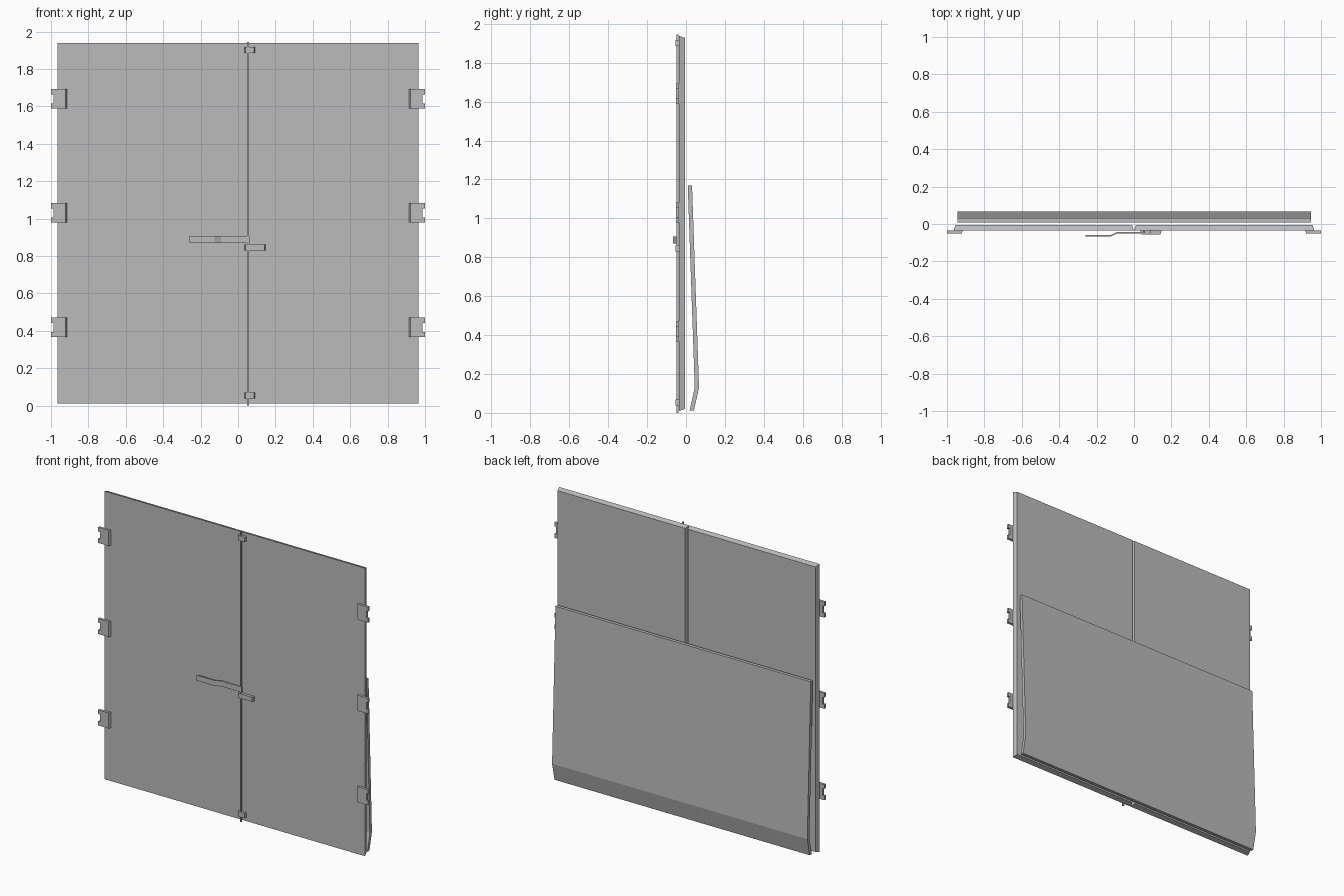
import bpy

if "Cube" in bpy.data.objects:
    bpy.data.objects.remove(bpy.data.objects["Cube"])

grey = bpy.data.materials.new("plain grey")
grey.diffuse_color = (0.5, 0.5, 0.5, 1)
grey.use_nodes = True
grey.node_tree.nodes["Principled BSDF"].inputs["Base Color"].default_value = grey.diffuse_color

FRONT = -0.036  # outer face of the doors


def make(name, verts, faces):
    me = bpy.data.meshes.new(name)
    me.from_pydata(verts, [], faces)
    me.materials.append(grey)
    ob = bpy.data.objects.new(name, me)
    bpy.context.collection.objects.link(ob)
    return ob


def prism(name, outline, a, b, place):
    """Extrude a counted outline from a to b; place(u, v, w) gives x, y, z."""
    n = len(outline)
    verts = [place(u, v, w) for w in (a, b) for u, v in outline]
    faces = [tuple(range(n)), tuple(range(2 * n - 1, n - 1, -1))]
    faces += [(i, i + n, (i + 1) % n + n, (i + 1) % n) for i in range(n)]
    ob = make(name, verts, faces)
    # consistent outward normals
    import bmesh
    bm = bmesh.new()
    bm.from_mesh(ob.data)
    bmesh.ops.recalc_face_normals(bm, faces=bm.faces)
    bm.to_mesh(ob.data)
    bm.free()
    return ob


def along_z(u, v, w):
    return (u, v, w)


def along_x(u, v, w):
    return (w, u, v)


def along_y(u, v, w):
    return (u, w, v)


# Door leaves: thin slabs with edges tapering toward the back
def door(name, x0, x1, z0=0.01, z1=1.938, t=0.01):
    ob = prism(name, [(x0, z0), (x1, z0), (x1, z1), (x0, z1)], FRONT, -0.005, along_y)
    cx, cz = (x0 + x1) / 2, (z0 + z1) / 2
    for v in ob.data.vertices:
        if v.co.y > -0.02:
            v.co.x += t if v.co.x < cx else -t
            v.co.z += t if v.co.z < cz else -t


door("left_door", -0.965, 0)
door("right_door", 0, 0.965)

# Bent panel leaning behind the doors
prism("rear_panel", [(0.009, 1.17), (0.031, 1.17), (0.067, 0.13), (0.041, 0.013),
                     (0.019, 0.013), (0.045, 0.13)], -0.945, 0.945, along_x)

# Hinges: notched on the outer edge, sloped on the inner edge
for side, s in (("left", -1), ("right", 1)):
    for i, z in enumerate((0.418, 1.03, 1.64)):
        outline = [(0.915, -0.052), (1.0, -0.052), (1.0, -0.052), (1.0, 0)]
        h, n = 0.052, 0.024
        ob = prism(f"{side}_hinge_{i + 1}",
                   [(s * x, z + dz) for x, dz in ((0.915, -h), (1, -h), (1, -n), (0.987, -n),
                                                  (0.987, n), (1, n), (1, h), (0.915, h))],
                   -0.052, FRONT, along_y)
        for v in ob.data.vertices:
            if abs(v.co.x) < 0.93 and v.co.y < -0.045:
                v.co.x += s * 0.007

# Locking rod
prism("lock_rod", [(0.048, -0.049), (0.058, -0.049), (0.058, -0.038), (0.048, -0.038)],
      0, 1.945, along_z)


# Brackets: low blocks with sloped ends
def bracket(name, x0, x1, z0, z1):
    prism(name, [(x0, FRONT), (x0 + 0.005, -0.055), (x1 - 0.005, -0.055), (x1, FRONT)],
          z0, z1, along_z)


bracket("top_rod_keeper", 0.034, 0.09, 1.885, 1.917)
bracket("bottom_rod_keeper", 0.034, 0.09, 0.037, 0.069)
bracket("handle_catch", 0.034, 0.147, 0.83, 0.861)

# Cranked handle
path = [(0.062, -0.043), (-0.09, -0.043), (-0.125, -0.06), (-0.26, -0.06)]
prism("handle", path + [(x, y - 0.007) for x, y in reversed(path)], 0.87, 0.906, along_z)
